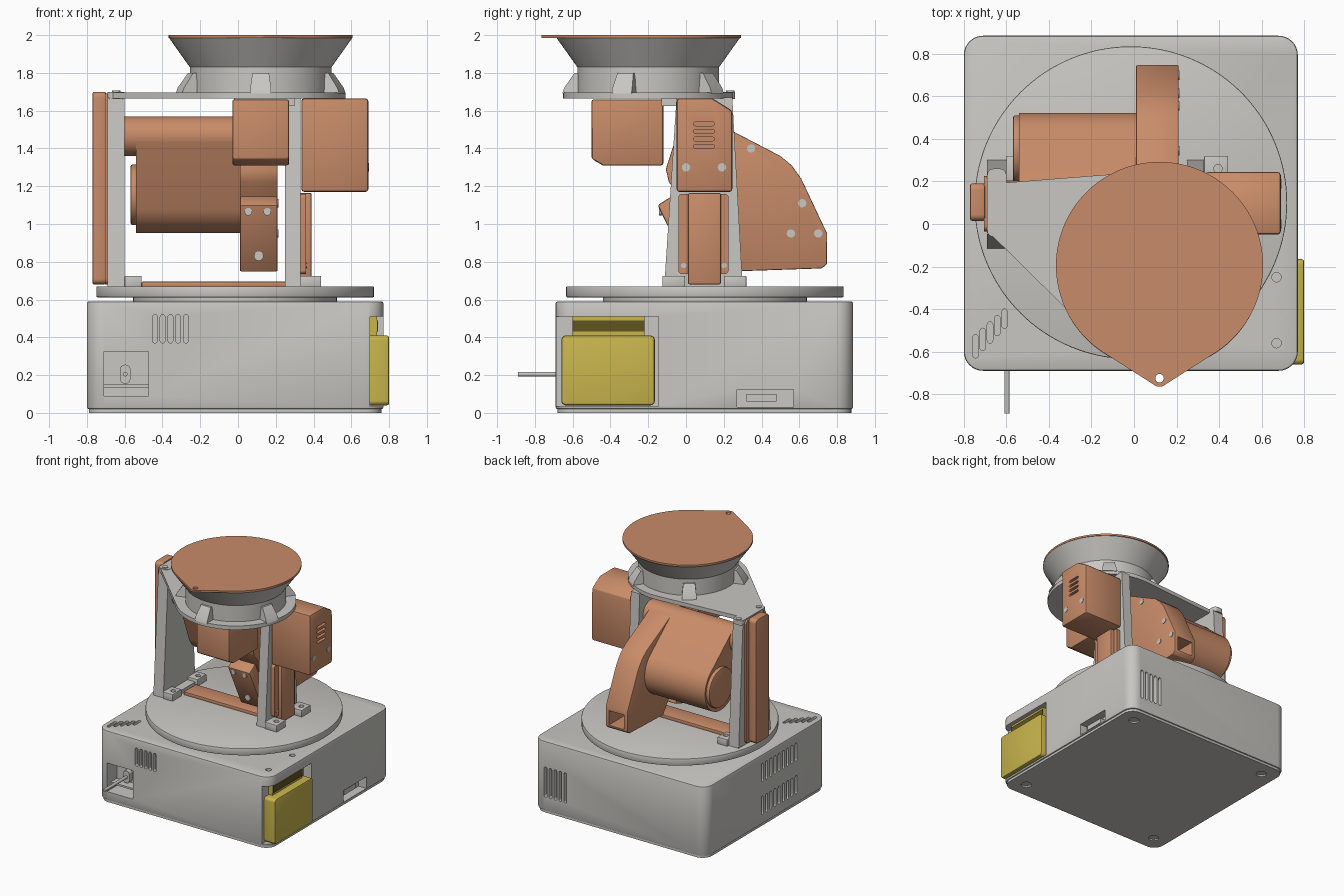
import bpy, bmesh, math
from mathutils import Vector
from mathutils.geometry import convex_hull_2d

old = bpy.data.objects.get("Cube")
if old:
    bpy.data.objects.remove(old)


def material(name, r, g, b):
    m = bpy.data.materials.new(name)
    m.use_nodes = True
    m.diffuse_color = (r, g, b, 1)
    m.node_tree.nodes["Principled BSDF"].inputs["Base Color"].default_value = (r, g, b, 1)
    return m


GREY = material("light grey", 0.58, 0.57, 0.54)
ORANGE = material("copper orange", 0.58, 0.26, 0.14)
YELLOW = material("yellow", 0.58, 0.46, 0.075)
OLIVE = material("dark olive", 0.12, 0.09, 0.015)
parts = []


def circle(u, v, r, n=64):
    return [(u + r * math.cos(i * math.tau / n), v + r * math.sin(i * math.tau / n)) for i in range(n)]


def hull(*circles, n=64):
    """Convex outline wrapped around circles given as (u, v, radius)."""
    pts = [Vector(p) for c in circles for p in circle(*c, n)]
    return [tuple(pts[i]) for i in convex_hull_2d(pts)]


def rect(u0, u1, v0, v1):
    return [(u0, v0), (u1, v0), (u1, v1), (u0, v1)]


def round_rect(u0, u1, v0, v1, r):
    return hull(*[(u, v, r) for u in (u0 + r, u1 - r) for v in (v0 + r, v1 - r)], n=32)


def bake(ob):
    """Apply the modifiers of an object."""
    graph = bpy.context.evaluated_depsgraph_get()
    mesh = bpy.data.meshes.new_from_object(ob.evaluated_get(graph))
    ob.modifiers.clear()
    ob.data = mesh


def prism(name, pts, axis, lo, hi, mat=GREY, bevel=0, keep=True):
    """Extrude an outline along an axis: x uses (y, z), y uses (x, z), z uses (x, y)."""
    place = {"x": lambda p, d: (d, p[0], p[1]), "y": lambda p, d: (p[0], d, p[1]),
             "z": lambda p, d: (p[0], p[1], d)}[axis]
    bm = bmesh.new()
    face = bm.faces.new([bm.verts.new(place(p, lo)) for p in pts])
    top = bmesh.ops.extrude_face_region(bm, geom=[face])["geom"]
    shift = Vector(place((0, 0), hi - lo))
    bmesh.ops.translate(bm, vec=shift, verts=[v for v in top if isinstance(v, bmesh.types.BMVert)])
    bmesh.ops.recalc_face_normals(bm, faces=bm.faces)
    mesh = bpy.data.meshes.new(name)
    bm.to_mesh(mesh)
    bm.free()
    mesh.materials.append(mat)
    ob = bpy.data.objects.new(name, mesh)
    bpy.context.collection.objects.link(ob)
    if bevel:
        mod = ob.modifiers.new("edges", "BEVEL")
        mod.width, mod.segments, mod.angle_limit = bevel, 2, math.radians(40)
        bake(ob)
    if keep:
        parts.append(ob)
    return ob


def box(name, x, y, z, mat=GREY, bevel=0):
    return prism(name, rect(*x, *y), "z", *z, mat, bevel)


def cut(ob, pts, axis, lo, hi):
    tool = prism("cutter", pts, axis, lo, hi, keep=False)
    tool.hide_render = True
    mod = ob.modifiers.new("cut", "BOOLEAN")
    mod.operation, mod.solver, mod.object = "DIFFERENCE", "EXACT", tool
    bake(ob)
    bpy.data.objects.remove(tool)


def slot(u, v0, v1, r=0.013):
    return hull((u, v0 + r, r), (u, v1 - r, r), n=16)


# Base housing with battery bay, ports and vents
base = prism("base_housing", round_rect(-0.8, 0.77, -0.69, 0.885, 0.09), "z", 0.02, 0.59, GREY, 0.01)
cut(base, rect(-0.7, -0.145, 0.035, 0.51), "x", 0.7, 0.9)
cut(base, rect(-0.71, -0.475, 0.09, 0.325), "y", -0.8, -0.56)
cut(base, rect(0.27, 0.57, 0.03, 0.125), "x", 0.7, 0.9)
for i in range(5):
    cut(base, slot(-0.44 + 0.041 * i, 0.37, 0.52), "y", -0.8, -0.66)
    cut(base, slot(0.66 - 0.045 * i, 0.13, 0.38), "y", 0.85, 1)
    cut(base, slot(-0.745 + 0.034 * i, -0.63 + 0.035 * i, -0.52 + 0.03 * i), "z", 0.55, 0.7)
for i in range(9):
    for z in (0.1, 0.37):
        cut(base, slot(-0.29 + 0.055 * i, z, z + 0.15), "x", -0.9, -0.77)
for y in (-0.25, -0.56):
    cut(base, circle(0.67, y, 0.022, 24), "z", 0.56, 0.7)

bottom = prism("bottom_cover", round_rect(-0.79, 0.76, -0.68, 0.875, 0.085), "z", 0, 0.02)
for x in (-0.66, 0.63):
    for y in (-0.55, 0.75):
        cut(bottom, circle(x, y, 0.04, 32), "z", -0.1, 0.012)

# Port contents
prism("switch_plate", round_rect(-0.625, -0.57, 0.155, 0.255, 0.025), "y", -0.6, -0.55)
prism("cable_rod", circle(-0.597, 0.205, 0.012, 16), "y", -0.89, -0.55)
box("port_shelf", (-0.71, -0.475), (-0.64, -0.55), (0.135, 0.15))
box("side_connector", (0.68, 0.74), (0.32, 0.48), (0.06, 0.1))

# Battery
prism("battery", round_rect(-0.66, -0.165, 0.04, 0.41, 0.025), "x", 0.69, 0.8, YELLOW, 0.012)
box("battery_neck", (0.69, 0.735), (-0.6, -0.22), (0.41, 0.51), YELLOW)
box("battery_latch_strip", (0.735, 0.742), (-0.6, -0.22), (0.43, 0.49), OLIVE)

# Turntable
prism("turntable_bearing", circle(-0.015, 0.1, 0.54, 96), "z", 0.58, 0.62)
prism("turntable", circle(-0.015, 0.1, 0.735, 128), "z", 0.612, 0.67, GREY, 0.006)
strip = box("turntable_strip", (-0.51, 0.28), (0.02, 0.18), (0.665, 0.695), ORANGE, 0.006)

# Tapered legs and their feet
leg_outline = [(-0.115, 0.67), (0.3, 0.67), (0.245, 1.67), (-0.05, 1.67)]
prism("left_side_leg", leg_outline, "x", -0.69, -0.6)
prism("right_side_leg", leg_outline, "x", 0.25, 0.33)
for name, x0, x1 in (("inner_foot", -0.6, -0.51), ("outer_foot", 0.33, 0.44)):
    for y0 in (-0.125, 0.2):
        foot = box(name, (x0, x1), (y0, y0 + 0.12), (0.665, 0.725), GREY, 0.005)
        cut(foot, circle((x0 + x1) / 2 + 0.01, y0 + 0.06, 0.02, 20), "z", 0.7, 0.8)
box("inner_foot_bar", (-0.6, -0.53), (-0.01, 0.21), (0.665, 0.7))

# Top bridge plate
DX, DY = 0.12, -0.2
bridge = prism("bridge_plate", hull((DX, DY, 0.45), (-0.66, -0.02, 0.03), (-0.66, 0.16, 0.03), (0.3, 0.16, 0.03)),
               "z", 1.665, 1.697)
tab = prism("bridge_tab", round_rect(-0.69, -0.6, -0.06, 0.26, 0.03), "z", 1.662, 1.7)
for y in (-0.025, 0.235):
    prism("bridge_screw", circle(-0.645, y, 0.022, 20), "z", 1.69, 1.706)
box("front_motor_mount", (-0.02, 0.3), (-0.13, 0.0), (1.625, 1.67))

# Dish: collar, flared cone, lid and fins
bm = bmesh.new()
rings = [(0.375, 1.69), (0.375, 1.83), (0.485, 1.985), (0.4, 1.985)]
loops = [[bm.verts.new((x, y, z)) for x, y in circle(DX, DY, r, 96)] for r, z in rings]
for a, b in zip(loops, loops[1:]):
    for i in range(96):
        j = (i + 1) % 96
        bm.faces.new((a[i], a[j], b[j], b[i]))
mesh = bpy.data.meshes.new("dish_cone")
bm.to_mesh(mesh)
bm.free()
mesh.materials.append(GREY)
dish = bpy.data.objects.new("dish_cone", mesh)
bpy.context.collection.objects.link(dish)
parts.append(dish)

lid = prism("dish_lid", hull((DX, DY + 0.005, 0.487), (DX, -0.725, 0.04), n=128), "z", 1.985, 2.0, ORANGE)
cut(lid, circle(DX, -0.725, 0.02, 24), "z", 1.9, 2.1)
for i in range(5):
    fin = prism("dish_fin", [(0.3, 1.69), (0.455, 1.69), (0.445, 1.72), (0.39, 1.8), (0.3, 1.8)], "y", -0.055, 0.055)
    for v in fin.data.vertices:
        if v.co.z > 1.75:
            v.co.y *= 0.8
    fin.location = (DX, DY, 0)
    fin.rotation_euler.z = math.radians(270 + 72 * i)

# Left side cover
prism("left_cover_flange", round_rect(-0.035, 0.225, 0.68, 1.69, 0.03), "x", -0.705, -0.688, ORANGE)
prism("left_cover", round_rect(0.015, 0.19, 0.68, 1.7, 0.03), "x", -0.77, -0.7, ORANGE, 0.008)

# Right side covers and motor box
prism("right_cover_flange", round_rect(-0.04, 0.225, 0.735, 1.16, 0.02), "x", 0.325, 0.36, ORANGE)
prism("right_cover", rect(0.01, 0.185, 0.68, 1.165), "x", 0.325, 0.39, ORANGE, 0.01)
motor = prism("right_motor_box", [(-0.05, 1.17), (0.245, 1.17), (0.245, 1.6), (0.14, 1.665), (-0.05, 1.665)],
              "x", 0.335, 0.69, ORANGE, 0.015)
for i in range(4):
    z = 1.41 + 0.04 * i
    cut(motor, hull((0.05, z, 0.01), (0.14, z, 0.01), n=16), "x", 0.65, 0.8)
for y in (0, 0.19):
    prism("motor_screw", circle(y, 1.3, 0.022, 24), "x", 0.66, 0.693)
    prism("cover_screw", circle(y + (0.012 if y else -0.012), 0.78, 0.014, 20), "x", 0.34, 0.365)

# Front motor box
prism("front_motor_box", [(-0.5, 1.345), (-0.44, 1.31), (-0.12, 1.31), (-0.12, 1.66), (-0.5, 1.66)],
      "x", -0.03, 0.27, ORANGE, 0.012)

# Tilting drum on the pivot axis between the legs
prism("tilt_drum", hull((0.1, 1.465, 0.105), (0.32, 1.155, 0.203)), "x", -0.54, 0.01, ORANGE)
prism("pivot_barrel", circle(0.1, 1.465, 0.105), "x", -0.6, 0.26, ORANGE)
prism("drum_end_cap", circle(0.35, 1.155, 0.16), "x", -0.57, -0.53, ORANGE, 0.012)

# Tilting arm with open rear end
arm = prism("tilt_arm", [(0.25, 1.49), (0.5, 1.36), (0.56, 1.31), (0.61, 1.24), (0.747, 0.95), (0.747, 0.79),
                         (0.72, 0.765), (0.28, 0.75), (0.1, 1.0), (-0.09, 1.22), (-0.107, 1.29), (-0.04, 1.5),
                         (0.03, 1.57), (0.13, 1.56)], "x", 0.01, 0.21, ORANGE, 0.006)
cut(arm, rect(0.04, 0.18, 0.8, 0.92), "y", 0.55, 0.9)
for y, z in ((0.345, 1.4), (0.615, 1.11), (0.7, 0.95), (0.555, 0.95)):
    prism("arm_screw", circle(y, z, 0.022, 24), "x", 0.19, 0.214)

# Angled front jaw
prism("front_jaw", [(-0.15, 1.1), (-0.07, 1.15), (0.12, 0.78), (0.02, 0.745)], "x", 0.01, 0.21, ORANGE, 0.01)
for x in (0.055, 0.155):
    prism("jaw_screw", circle(x, 1.065, 0.02, 20), "y", -0.143, -0.09)
prism("jaw_lower_screw", circle(0.11, 0.83, 0.025, 20), "y", -0.035, 0.03)

# Smooth the round surfaces, keep the edges sharp
bpy.ops.object.select_all(action="DESELECT")
for ob in parts:
    ob.select_set(True)
bpy.context.view_layer.objects.active = parts[0]
bpy.ops.object.shade_smooth_by_angle(angle=math.radians(30))
